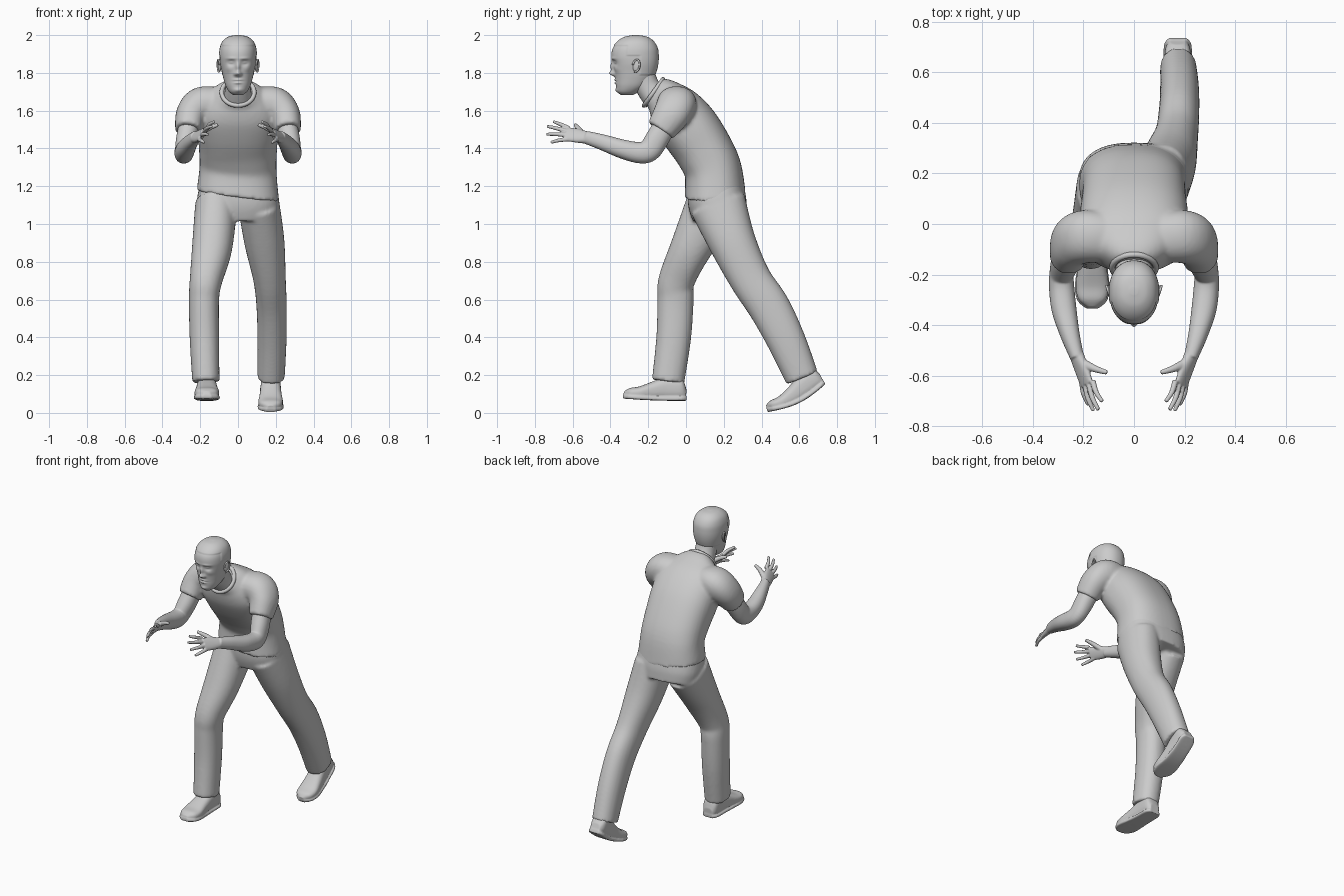
import bpy, bmesh, math
from mathutils import Vector, Matrix

if "Cube" in bpy.data.objects:
    bpy.data.objects.remove(bpy.data.objects["Cube"])


def spline(pts, steps):
    """Catmull-Rom through tuples of any length."""
    out = []
    for i in range(len(pts) - 1):
        p0, p1, p2, p3 = (pts[max(0, min(len(pts) - 1, j))] for j in (i - 1, i, i + 1, i + 2))
        for s in range(steps):
            t = s / steps
            out.append([0.5 * (2 * b + (c - a) * t + (2 * a - 5 * b + 4 * c - d) * t * t
                               + (3 * b - a - 3 * c + d) * t ** 3) for a, b, c, d in zip(p0, p1, p2, p3)])
    return out + [list(pts[-1])]


def loft(bm, pts, hint=(1, 0, 0), n=32, power=2.2, steps=6, axis=None):
    """Skin superellipse rings (x, y, z, half width, half depth) along a path."""
    path = spline(pts, steps)
    rings = []
    for i, (x, y, z, a, b) in enumerate(path):
        lo, hi = path[max(0, i - 1)], path[min(len(path) - 1, i + 1)]
        t = Vector(axis) if axis else (Vector(hi[:3]) - Vector(lo[:3])).normalized()
        h = Vector(hint)
        side = (h - t * h.dot(t)).normalized()
        other = t.cross(side)
        ring = []
        for k in range(n):
            c, s = math.cos(2 * math.pi * k / n), math.sin(2 * math.pi * k / n)
            u = math.copysign(abs(c) ** (2 / power), c) * max(a, .001)
            v = math.copysign(abs(s) ** (2 / power), s) * max(b, .001)
            ring.append(bm.verts.new(Vector((x, y, z)) + side * u + other * v))
        rings.append(ring)
    for r, q in zip(rings, rings[1:]):
        for k in range(n):
            bm.faces.new((r[k], r[(k + 1) % n], q[(k + 1) % n], q[k]))
    bm.faces.new(rings[0][::-1])
    bm.faces.new(rings[-1])


def finish(bm, name, voxel=0, smooth=4, mirror=False):
    bmesh.ops.recalc_face_normals(bm, faces=bm.faces)
    me = bpy.data.meshes.new(name)
    bm.to_mesh(me)
    bm.free()
    me.shade_smooth()
    ob = bpy.data.objects.new(name, me)
    bpy.context.collection.objects.link(ob)
    if voxel:
        m = ob.modifiers.new("blend", 'REMESH')
        m.mode, m.voxel_size, m.use_smooth_shade = 'VOXEL', voxel, True
        m = ob.modifiers.new("soften", 'SMOOTH')
        m.factor, m.iterations = 0.5, smooth
    if mirror:
        ob.modifiers.new("mirror", 'MIRROR').use_clip = False
    return ob


# T-shirt: leaning torso blended with two sleeves
bm = bmesh.new()
loft(bm, [(0, .155, 1.15, .218, .162), (0, .143, 1.285, .204, .152), (0, .095, 1.39, .206, .154),
          (0, .015, 1.51, .215, .158), (0, -.06, 1.605, .21, .142), (0, -.12, 1.668, .155, .108),
          (0, -.168, 1.70, .088, .082)], n=48, power=2.4)
for v in bm.verts:  # hem sits lower on the trailing-leg side
    v.co.z -= .13 * v.co.x * max(0, min(1, 1 - (v.co.z - 1.2) / .15))
for s in (-1, 1):
    loft(bm, [(s * .11, -.055, 1.635, .10, .09), (s * .195, -.05, 1.63, .105, .095),
              (s * .247, -.078, 1.58, .097, .082), (s * .264, -.135, 1.495, .078, .069)], hint=(0, 1, 0))
finish(bm, "shirt", .01, 5)

# Collar band
bpy.ops.mesh.primitive_torus_add(major_segments=48, minor_segments=10, major_radius=.086, minor_radius=.012,
                                 location=(0, -.172, 1.697), rotation=(math.radians(54), 0, 0))
collar = bpy.context.object
collar.name = "collar"
collar.data.shade_smooth()

# Trousers: hips blended with a trailing and a leading leg
bm = bmesh.new()
loft(bm, [(0, .155, 1.22, .2, .145), (0, .165, 1.12, .218, .155), (0, .18, 1.04, .205, .145)], n=48, power=2.5)
loft(bm, [(.11, .17, 1.10, .11, .15), (.14, .245, .905, .106, .125), (.167, .34, .71, .086, .11),
          (.178, .44, .56, .08, .11), (.18, .53, .385, .077, .102), (.175, .615, .185, .072, .089)])
loft(bm, [(-.115, .145, 1.10, .112, .148), (-.138, .025, .87, .106, .11), (-.17, -.05, .70, .086, .096),
          (-.18, -.055, .60, .08, .096), (-.178, -.065, .40, .078, .092), (-.17, -.095, .165, .072, .086)])
finish(bm, "trousers", .01, 5)

# Shoes: upper and sole plate, heel at the origin, toe towards -y
shoe_profile = [(0, .032, .06), (-.03, .05, .12), (-.11, .053, .125), (-.18, .058, .098),
                (-.25, .065, .068), (-.30, .054, .056), (-.33, .02, .035)]
for name, loc, tilt, bend in (("front_shoe", (-.165, 0, .066), -2, .004), ("rear_shoe", (.173, .735, .152), 26, .028)):
    bm = bmesh.new()
    loft(bm, [(0, y, h / 2, w, h / 2) for y, w, h in shoe_profile], power=2.6, axis=(0, -1, 0))
    loft(bm, [(0, y * 1.02 + .002, .009, w + .004, .011) for y, w, h in shoe_profile], power=5, axis=(0, -1, 0))
    for v in bm.verts:
        v.co.z -= bend * math.sin(math.pi * max(0, min(1, -v.co.y / .33)))
    bm.transform(Matrix.Translation(loc) @ Matrix.Rotation(math.radians(tilt), 4, 'X'))
    finish(bm, name, .005, 2)

# Arm with hand and spread fingers, mirrored
bm = bmesh.new()
loft(bm, [(.25, -.09, 1.56, .055, .06), (.272, -.15, 1.455, .055, .062), (.286, -.195, 1.39, .048, .06),
          (.286, -.25, 1.378, .05, .056), (.276, -.34, 1.398, .049, .05), (.252, -.44, 1.432, .038, .042),
          (.224, -.53, 1.459, .027, .034)])
loft(bm, [(.228, -.515, 1.455, .032, .026), (.208, -.57, 1.466, .04, .02), (.186, -.635, 1.477, .041, .014)],
     hint=(-.55, 0, .83))
for base, tip in (((.163, -.62, 1.507), (.125, -.702, 1.542)), ((.178, -.63, 1.49), (.14, -.735, 1.517)),
                  ((.193, -.63, 1.47), (.16, -.738, 1.475)), ((.206, -.62, 1.449), (.18, -.715, 1.432))):
    b, t = Vector(base), Vector(tip)
    m = (b + t) / 2 + Vector((.006, -.003, .003))
    loft(bm, [(*b, .012, .012), (*m, .0105, .0105), (*t, .008, .008)], hint=(0, 0, 1), n=12)
loft(bm, [(.205, -.55, 1.475, .016, .02), (.155, -.572, 1.507, .014, .014), (.106, -.587, 1.525, .009, .009)],
     hint=(0, 0, 1), n=16)
finish(bm, "arm", .004, 3, mirror=True)

# Neck
bm = bmesh.new()
loft(bm, [(0, -.155, 1.66, .078, .07), (0, -.205, 1.73, .066, .064), (0, -.235, 1.81, .066, .066)])
finish(bm, "neck")

# Head: stacked rings (z, front y, back y, half width), then face features as soft bumps
bm = bmesh.new()
levels = [(1.683, -.345, -.28, .025), (1.70, -.362, -.25, .047), (1.73, -.370, -.205, .065),
          (1.77, -.374, -.175, .077), (1.81, -.38, -.158, .086), (1.85, -.388, -.149, .094),
          (1.89, -.395, -.147, .097), (1.93, -.388, -.152, .094), (1.965, -.362, -.172, .08),
          (1.988, -.325, -.205, .052), (1.997, -.28, -.25, .015)]
loft(bm, [(0, (f + b) / 2, z, a, (b - f) / 2) for z, f, b, a in levels], n=112, steps=9, axis=(0, 0, 1))
bm.normal_update()
bumps = [(0, 1.797, .015, .014, .026), (0, 1.83, .011, .026, .016), (.014, 1.793, .008, .008, .008),
         (.036, 1.853, .019, .014, -.014), (.036, 1.854, .013, .007, .008), (.034, 1.876, .026, .007, .005),
         (0, 1.763, .022, .005, .008), (0, 1.747, .018, .005, .008), (0, 1.755, .026, .003, -.004),
         (0, 1.708, .022, .012, .008), (.05, 1.82, .018, .016, .004)]
for v in bm.verts:
    x, y, z = v.co
    if y < -.29:
        for cx, cz, rx, rz, amount in bumps:
            v.co.y -= amount * math.exp(-((abs(x) - cx) / rx) ** 2 - ((z - cz) / rz) ** 2)
    # cropped hair stands slightly proud of the skin
    if z > 1.945 or (y > -.31 and z > 1.89) or (y > -.245 and z > 1.79):
        v.co += v.normal * .003
finish(bm, "head")

# Ears: flattened bowl with a raised rim
for s, side in ((-1, "left"), (1, "right")):
    place = Matrix.Translation((s * .097, -.262, 1.838)) @ Matrix.Rotation(s * -.3, 4, 'Z') @ Matrix.Rotation(-.2, 4, 'X')
    bm = bmesh.new()
    bmesh.ops.create_uvsphere(bm, u_segments=20, v_segments=12, radius=1, matrix=place @ Matrix.Diagonal((.007, .02, .032, 1)))
    loop = [(s * .006, .019 * math.cos(a), .032 * math.sin(a), .005, .005)
            for a in (math.radians(d) for d in range(-100, 190, 20))]
    rim = bmesh.new()
    loft(rim, loop, n=8, steps=2)
    rim.transform(place)
    tmp = bpy.data.meshes.new("rim")
    rim.to_mesh(tmp)
    rim.free()
    bm.from_mesh(tmp)
    bpy.data.meshes.remove(tmp)
    finish(bm, side + "_ear")
